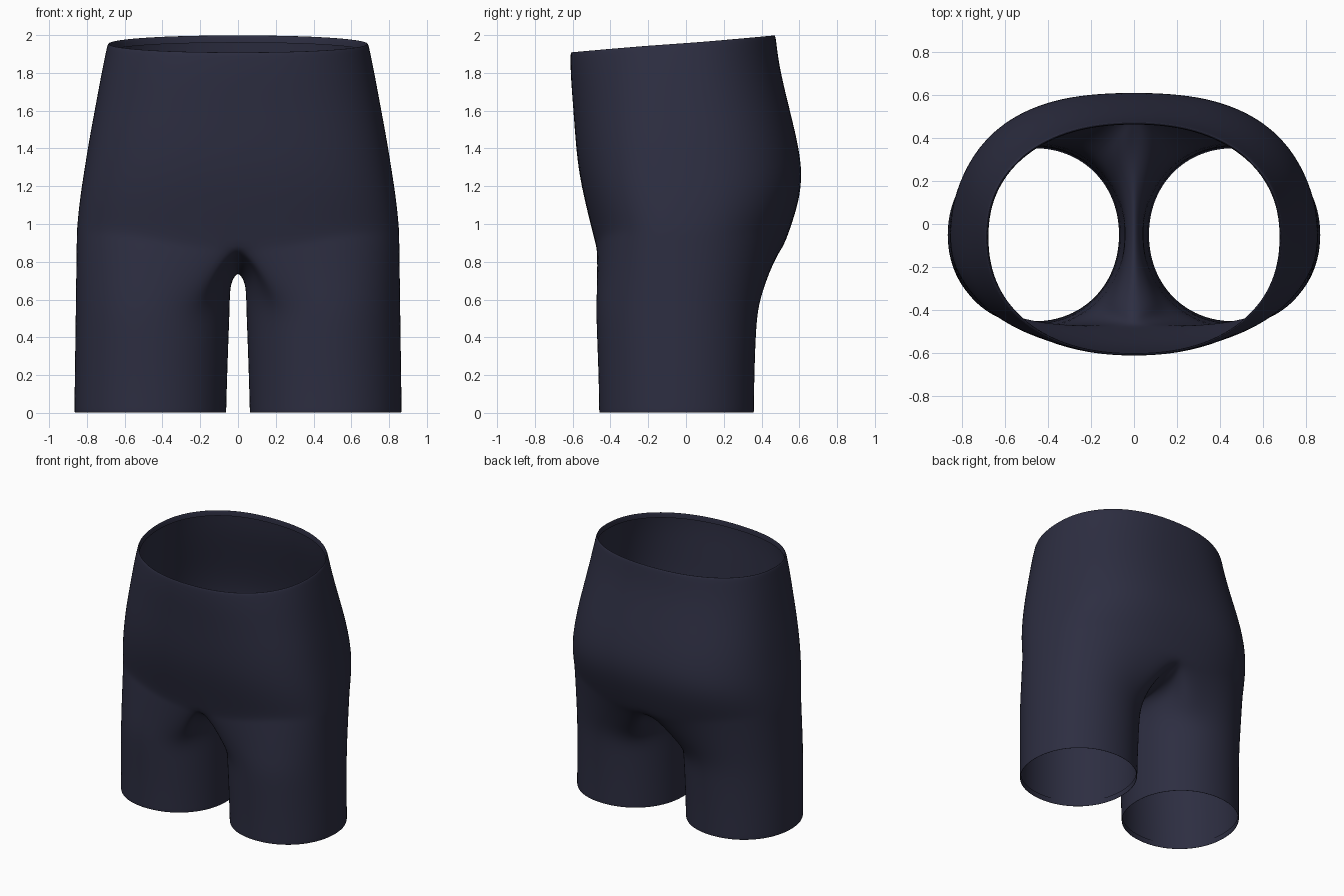
import bpy, bmesh
from math import sin, cos, pi, copysign, radians
from mathutils import Vector

cube = bpy.data.objects.get("Cube")
if cube:
    bpy.data.objects.remove(cube, do_unlink=True)

N, M = 16, 8          # edges along the outer half ring and along the crotch arch

fabric = bpy.data.materials.new("dark navy fabric")
fabric.use_nodes = True
colour = (0.026, 0.027, 0.053, 1)
fabric.diffuse_color = colour
bsdf = fabric.node_tree.nodes["Principled BSDF"]
bsdf.inputs["Base Color"].default_value = colour
bsdf.inputs["Roughness"].default_value = 0.8


def power(v, p):
    return copysign(abs(v) ** p, v)


def half_ring(z_front, z_back, width, front, back, p, dip=0.0):
    """Left half of a torso section, from front centre round to back centre."""
    points = []
    for i in range(N + 1):
        t = pi * i / N
        c = power(cos(t), p)
        x = 0 if i in (0, N) else width * sin(t) ** p
        mid = -0.06
        y = mid + c * (front - mid) if c > 0 else mid - c * (back - mid)
        sag = abs(cos(t)) ** 8
        z = z_front + (z_back - z_front) * (1 - cos(t)) / 2 - dip * sag
        points.append(Vector((x, y * (1 - 0.6 * dip * sag), z)))
    return points


def leg_ring(z, inner, outer, front, back):
    """Closed leg section, in the same order as the split torso ring."""
    points = []
    for i in range(N + M):
        a = radians(-120 + 360 * i / (N + M))
        points.append(Vector(((inner + outer) / 2 + (outer - inner) / 2 * power(cos(a), 0.96),
                              (front + back) / 2 + (back - front) / 2 * power(sin(a), 0.96), z)))
    return points


# Torso sections: front height, back height, half width, front y, back y,
# squareness (lower is squarer), sag at the centre
torso = [half_ring(*s) for s in (
    (1.91, 2.00, 0.693, -0.613, 0.475, 0.90),
    (1.88, 1.97, 0.70, -0.615, 0.48, 0.89),
    (1.78, 1.83, 0.725, -0.613, 0.497, 0.87),
    (1.62, 1.64, 0.757, -0.60, 0.543, 0.84),
    (1.45, 1.46, 0.79, -0.588, 0.588, 0.81),
    (1.30, 1.30, 0.815, -0.573, 0.617, 0.80),
    (1.18, 1.18, 0.834, -0.553, 0.617, 0.80, 0.02),
    (1.07, 1.07, 0.848, -0.528, 0.588, 0.81, 0.05),
    (0.97, 0.97, 0.857, -0.505, 0.55, 0.83, 0.09))]

# Crotch arch joins the back centre to the front centre and closes the leg loop
split = list(torso[-1])
front, back = split[0], split[N]
arch = []
for j in range(1, M):
    u = cos(pi * j / M)
    y = (front.y + back.y) / 2 + u * (back.y - front.y) / 2
    arch.append(Vector((0, y, 0.738 + (front.z - 0.738) * abs(u) ** 3)))
split += arch

# Leg sections: the inner side turns down sharply, the outer side eases slowly
thigh = leg_ring(0.55, 0.04, 0.863, -0.48, 0.383)
legs = []
for s in (0.1, 0.32, 0.65):
    ring = []
    for i, (a, b) in enumerate(zip(split, thigh)):
        inner = max(0, 1 - abs(i - N - M / 2) / (M / 2)) ** 0.5
        ease = inner * (1 - (1 - s) ** 6) + (1 - inner) * s ** 0.9
        p = a.lerp(b, ease)
        p.z = a.z + (b.z - a.z) * s
        ring.append(p)
    legs.append(ring)
legs += [thigh,
         leg_ring(0.4, 0.046, 0.865, -0.475, 0.373),
         leg_ring(0.2, 0.053, 0.868, -0.467, 0.366),
         leg_ring(0.03, 0.058, 0.87, -0.464, 0.364),
         leg_ring(0.0, 0.058, 0.87, -0.464, 0.364)]


def hem(ring, centre, drops):
    """Narrow inner turn-back of an opening."""
    rings = []
    for inset, dz in drops:
        k = 1 - inset
        rings.append([Vector((centre[0] + (p.x - centre[0]) * k,
                              centre[1] + (p.y - centre[1]) * k, p.z + dz)) for p in ring])
    return rings


waist_hem = hem(torso[0], (0, -0.07), ((0.015, 0.0), (0.018, -0.04)))
leg_hem = hem(legs[-1], (0.46, -0.05), ((0.015, 0.0), (0.018, 0.04)))

bm = bmesh.new()


def add(ring):
    return [bm.verts.new(p) for p in ring]


def bridge(upper, lower, closed):
    n = len(upper)
    for i in range(n if closed else n - 1):
        k = (i + 1) % n
        bm.faces.new((upper[i], lower[i], lower[k], upper[k]))


# Torso half shell
rows = [add(r) for r in waist_hem[::-1] + torso]
for a, b in zip(rows, rows[1:]):
    bridge(a, b, False)

# Leg shell
rows = [rows[-1] + add(arch)] + [add(r) for r in legs + leg_hem]
for a, b in zip(rows, rows[1:]):
    bridge(a, b, True)

bmesh.ops.recalc_face_normals(bm, faces=bm.faces)
widest = max(bm.faces, key=lambda f: f.calc_center_median().x)
if widest.normal.x < 0:
    bmesh.ops.reverse_faces(bm, faces=bm.faces)

mesh = bpy.data.meshes.new("shorts")
bm.to_mesh(mesh)
bm.free()
mesh.materials.append(fabric)
shorts = bpy.data.objects.new("shorts", mesh)
bpy.context.collection.objects.link(shorts)

# Mirror the half and smooth it
mirror = shorts.modifiers.new("mirror", "MIRROR")
mirror.use_clip = True
mirror.merge_threshold = 0.0005
subdivide = shorts.modifiers.new("smooth", "SUBSURF")
subdivide.levels = subdivide.render_levels = 2

bpy.context.view_layer.objects.active = shorts
shorts.select_set(True)
bpy.ops.object.shade_smooth()
